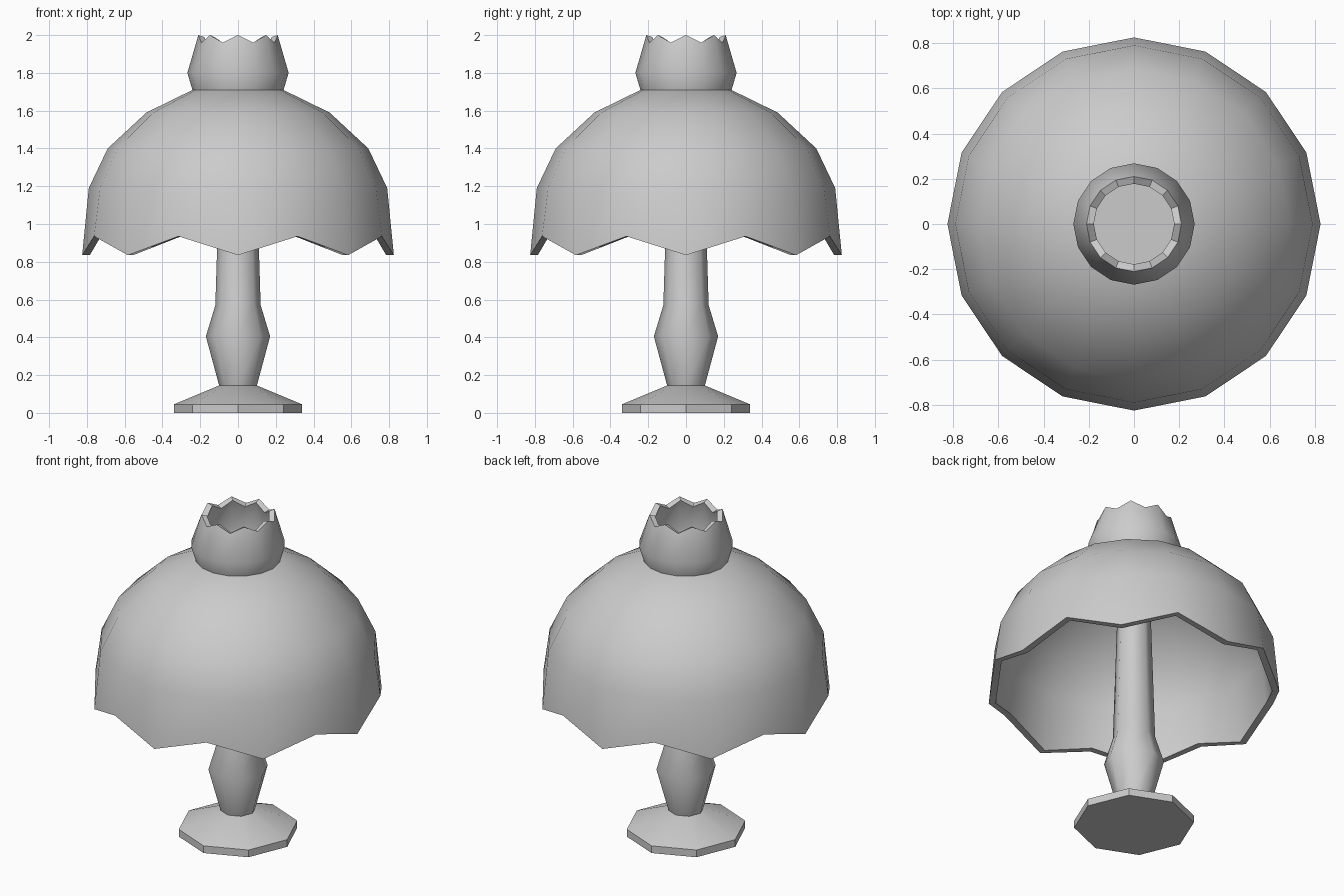
import bpy, bmesh, math

cube = bpy.data.objects.get("Cube")
if cube:
    bpy.data.objects.remove(cube)

grey = bpy.data.materials.new("plain grey")
grey.use_nodes = True
colour = (0.6, 0.6, 0.6, 1)
grey.diffuse_color = colour
grey.node_tree.nodes["Principled BSDF"].inputs["Base Color"].default_value = colour


def lathe(name, profile, sides, sharp_angle):
    """Spin (radius, z, lift) points about z; lift raises every second corner."""
    bm = bmesh.new()
    rings = []
    for radius, z, lift in profile:
        ring = []
        for i in range(sides):
            a = math.tau * i / sides
            ring.append(bm.verts.new((radius * math.cos(a), radius * math.sin(a), z + lift * (i % 2))))
        rings.append(ring)
    for low, high in zip(rings, rings[1:]):
        for i in range(sides):
            j = (i + 1) % sides
            bm.faces.new((low[i], low[j], high[j], high[i]))
    bm.faces.new(rings[0][::-1])
    bm.faces.new(rings[-1])
    bmesh.ops.recalc_face_normals(bm, faces=bm.faces)
    mesh = bpy.data.meshes.new(name)
    bm.to_mesh(mesh)
    bm.free()
    mesh.materials.append(grey)
    obj = bpy.data.objects.new(name, mesh)
    bpy.context.collection.objects.link(obj)
    bpy.ops.object.select_all(action='DESELECT')
    obj.select_set(True)
    bpy.context.view_layer.objects.active = obj
    bpy.ops.object.shade_smooth_by_angle(angle=math.radians(sharp_angle))
    return obj


# Eight-sided foot with a sloping top
lathe("base", [(0.34, 0, 0), (0.34, 0.045, 0), (0.1, 0.145, 0)], 8, 30)

# Swelling stem that tapers up into the shade
lathe("stem", [(0.1, 0.145, 0), (0.17, 0.405, 0), (0.12, 0.57, 0), (0.085, 1.69, 0)], 8, 60)

# Hollow dome with a zigzag hem: inside from the top down, then outside back up
lathe("shade", [(0.22, 1.67, 0), (0.46, 1.555, 0), (0.655, 1.375, 0), (0.75, 1.18, 0),
                (0.785, 0.835, 0.1), (0.825, 0.835, 0.1), (0.79, 1.19, 0),
                (0.69, 1.4, 0), (0.485, 1.59, 0), (0.24, 1.71, 0)], 16, 40)

# Open collar with a zigzag rim: outside up, then inside down to its floor
lathe("collar", [(0.24, 1.705, 0), (0.268, 1.8, 0), (0.21, 2, -0.04),
                 (0.178, 1.99, -0.04), (0.228, 1.8, 0), (0.205, 1.72, 0)], 16, 40)
